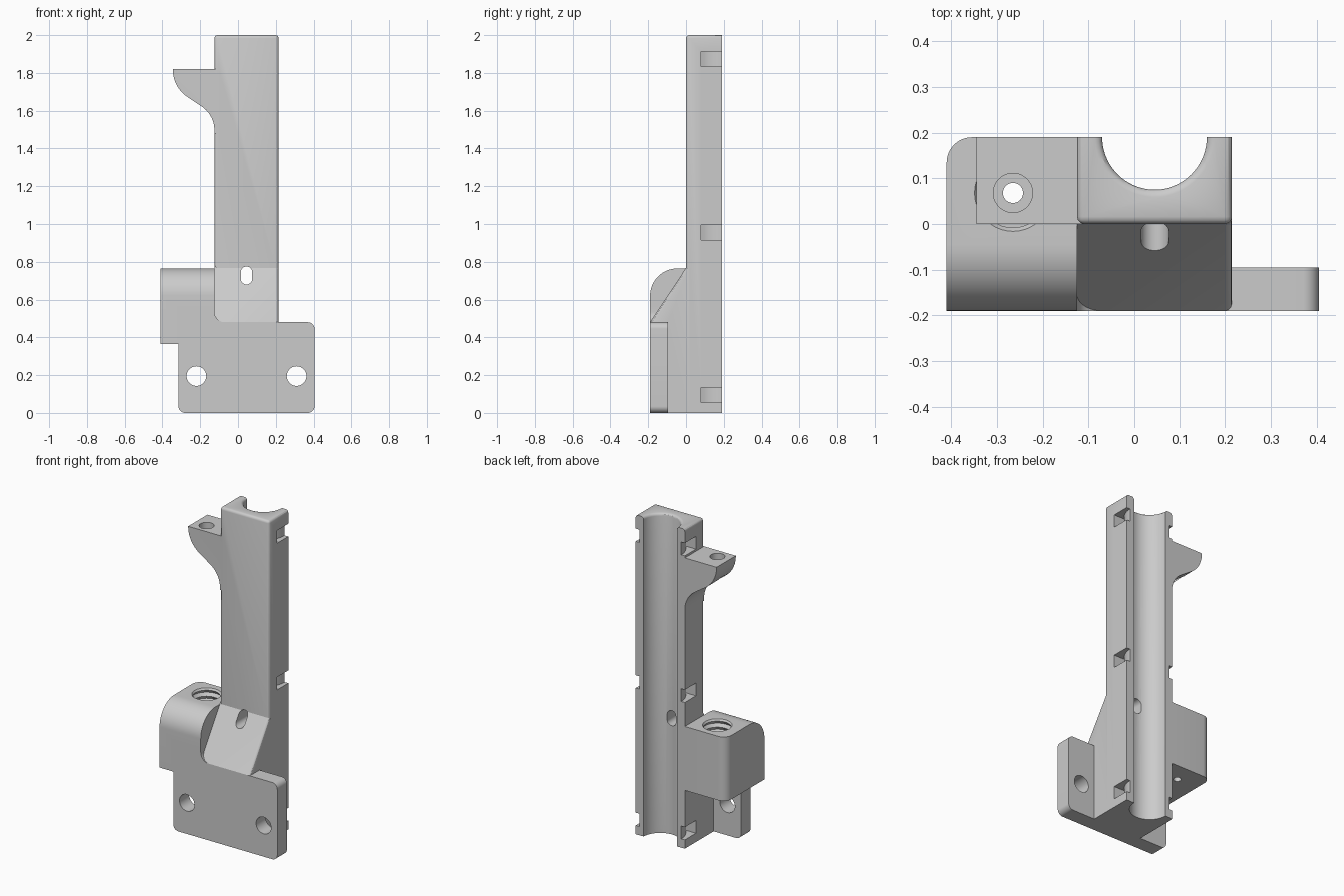
import bpy, bmesh, math
from mathutils import Vector

if "Cube" in bpy.data.objects:
    bpy.data.objects.remove(bpy.data.objects["Cube"], do_unlink=True)

mat = bpy.data.materials.new("light_grey")
mat.use_nodes = True
mat.diffuse_color = (0.6, 0.6, 0.6, 1)
mat.node_tree.nodes["Principled BSDF"].inputs["Base Color"].default_value = (0.6, 0.6, 0.6, 1)

AXES = {"x": lambda u, v, w: (w, u, v),
        "y": lambda u, v, w: (u, w, v),
        "z": lambda u, v, w: (u, v, w)}
ROD = Vector((0.045, 0.19))      # rod channel centre (x, y)
LEFT, RIGHT, BACK = -0.125, 0.215, 0.19
FRONT = -BACK


def rounded(corners, steps=10):
    """Outline from (u, v, radius) corners, each rounded by an arc."""
    out = []
    for i, (u, v, r) in enumerate(corners):
        p = Vector((u, v))
        if not r:
            out.append(p)
            continue
        a = (Vector(corners[i - 1][:2]) - p).normalized()
        b = (Vector(corners[(i + 1) % len(corners)][:2]) - p).normalized()
        half = a.angle(b) / 2
        centre = p + (a + b).normalized() * r / math.sin(half)
        start = p + a * r / math.tan(half) - centre
        end = p + b * r / math.tan(half) - centre
        sweep = math.pi - 2 * half
        for k in range(steps + 1):
            t = k / steps
            out.append(centre + (start * math.sin((1 - t) * sweep)
                                 + end * math.sin(t * sweep)) / math.sin(sweep))
    return out


def circle(u, v, r, n=40):
    return [Vector((u + r * math.cos(k * math.tau / n), v + r * math.sin(k * math.tau / n)))
            for k in range(n)]


def arc(r, a0, a1, n):
    angles = [math.radians(a0 + (a1 - a0) * k / n) for k in range(n + 1)]
    return [ROD + Vector((r * math.cos(a), r * math.sin(a))) for a in angles]


def loft(name, rings, bevel_rule=None, width=0.0, segments=4):
    """Closed solid through matching rings; edges chosen by a rule are rounded."""
    bm = bmesh.new()
    rows = [[bm.verts.new(p) for p in ring] for ring in rings]
    bm.faces.new(rows[0])
    bm.faces.new(rows[-1])
    n = len(rows[0])
    for low, high in zip(rows, rows[1:]):
        for i in range(n):
            j = (i + 1) % n
            bm.faces.new((low[i], low[j], high[j], high[i]))
    bmesh.ops.remove_doubles(bm, verts=bm.verts[:], dist=1e-5)
    bmesh.ops.recalc_face_normals(bm, faces=bm.faces[:])
    if bevel_rule:
        edges = [e for e in bm.edges if bevel_rule(e.verts[0].co, e.verts[1].co)]
        bmesh.ops.bevel(bm, geom=edges, offset=width, segments=segments,
                        profile=0.5, affect='EDGES')
    mesh = bpy.data.meshes.new(name)
    bm.to_mesh(mesh)
    bm.free()
    mesh.materials.append(mat)
    ob = bpy.data.objects.new(name, mesh)
    bpy.context.collection.objects.link(ob)
    return ob


def prism(name, outline, axis, lo, hi, *bevel):
    return loft(name, [[AXES[axis](p[0], p[1], w) for p in outline] for w in (lo, hi)], *bevel)


def combine(body, tool, operation):
    """Boolean one solid into the body and drop the tool."""
    bpy.ops.object.select_all(action='DESELECT')
    bpy.context.view_layer.objects.active = body
    body.select_set(True)
    mod = body.modifiers.new("join", 'BOOLEAN')
    mod.operation, mod.solver, mod.object = operation, 'EXACT', tool
    bpy.ops.object.modifier_apply(modifier=mod.name)
    bpy.data.objects.remove(tool, do_unlink=True)


# Tall column with the half-round rod channel in its back
def column_edges(a, b):
    top = a.z > 1.99 and b.z > 1.99 and not (a.y > 0.189 and b.y > 0.189)
    front = a.y < 0.001 and b.y < 0.001 and abs(a.x - b.x) < 0.001
    return top or front


u_shape = ([(LEFT, BACK), (LEFT, 0), (RIGHT, 0), (RIGHT, BACK)] + arc(0.115, 0, -180, 36))
body = prism("rod_bracket", u_shape, "z", 0, 2, column_edges, 0.016, 3)

# Sloped wedge that thickens the foot
wedge = [(FRONT, 0), (FRONT, 0.48), (0, 0.768), (0.02, 0.798), (0.02, 0)]
foot = prism("sloped_foot", wedge, "x", LEFT, RIGHT,
             lambda a, b: min(a.x, b.x) > 0.2 and min(a.z, b.z) > 0.4 and min(a.y, b.y) < -0.1,
             0.015, 3)

# Front mounting plate, filleted up to the side block
plate = prism("mounting_plate", rounded([
    (-0.315, 0, 0.035), (0.405, 0, 0.035), (0.405, 0.48, 0.035),
    (LEFT, 0.48, 0.055), (LEFT, 0.56, 0), (-0.315, 0.56, 0)]), "y", FRONT, -0.095)

# Side block with a rounded shoulder and back corner
block = prism("side_block", rounded([
    (FRONT, 0.365, 0), (BACK, 0.365, 0), (BACK, 0.765, 0), (FRONT, 0.765, 0.145)], 16),
    "x", -0.41, LEFT,
    lambda a, b: max(a.x, b.x) < -0.4 and min(a.y, b.y) > 0.18, 0.055, 8)

# Upper hook arm
arm = prism("hook_arm", rounded([
    (-0.345, 1.82, 0), (-0.345, 1.725, 0.174), (LEFT, 1.577, 0.15),
    (LEFT, 1.48, 0), (-0.1, 1.48, 0), (-0.1, 1.82, 0)]), "y", 0, BACK)

for part in (foot, plate, block, arm):
    combine(body, part, 'UNION')

# Bolt holes in the plate
for x in (-0.22, 0.31):
    combine(body, prism("bolt_hole", circle(x, 0.195, 0.052), "y", -0.3, -0.05), 'DIFFERENCE')

# Oblong hole through to the channel
slot = rounded([(0.015, 0.68, 0.0299), (0.075, 0.68, 0.0299),
                (0.075, 0.775, 0.0299), (0.015, 0.775, 0.0299)])
combine(body, prism("oblong_hole", slot, "y", -0.3, 0.12), 'DIFFERENCE')

# Strap notches that wrap around the channel wall
curve = arc(0.145, 0, -49.3, 12)
notch = [(0.3, 0.08), (0.3, 0.25), (curve[0].x, 0.25)] + [tuple(p) for p in curve]
for z in (0.055, 0.915, 1.833):
    for side in (1, -1):
        outline = [(ROD.x + side * (x - ROD.x), y) for x, y in notch]
        combine(body, prism("strap_notch", outline, "z", z, z + 0.08), 'DIFFERENCE')

# Vertical holes: arm, block floor, and the threaded socket
SX, SY = -0.265, 0.068
combine(body, prism("arm_hole", circle(SX, SY, 0.043), "z", 1.4, 1.9), 'DIFFERENCE')
combine(body, prism("floor_hole", circle(SX, SY, 0.022), "z", 0.3, 0.6), 'DIFFERENCE')
rings = []
for k in range(18):
    r = 0.09 if k % 2 else 0.076
    rings.append([(p.x, p.y, 0.45 + k * 0.019) for p in circle(SX, SY, r)])
combine(body, loft("threaded_socket", rings), 'DIFFERENCE')

bpy.ops.object.select_all(action='DESELECT')
body.select_set(True)
bpy.context.view_layer.objects.active = body
bpy.ops.object.shade_smooth_by_angle(angle=math.radians(30))
